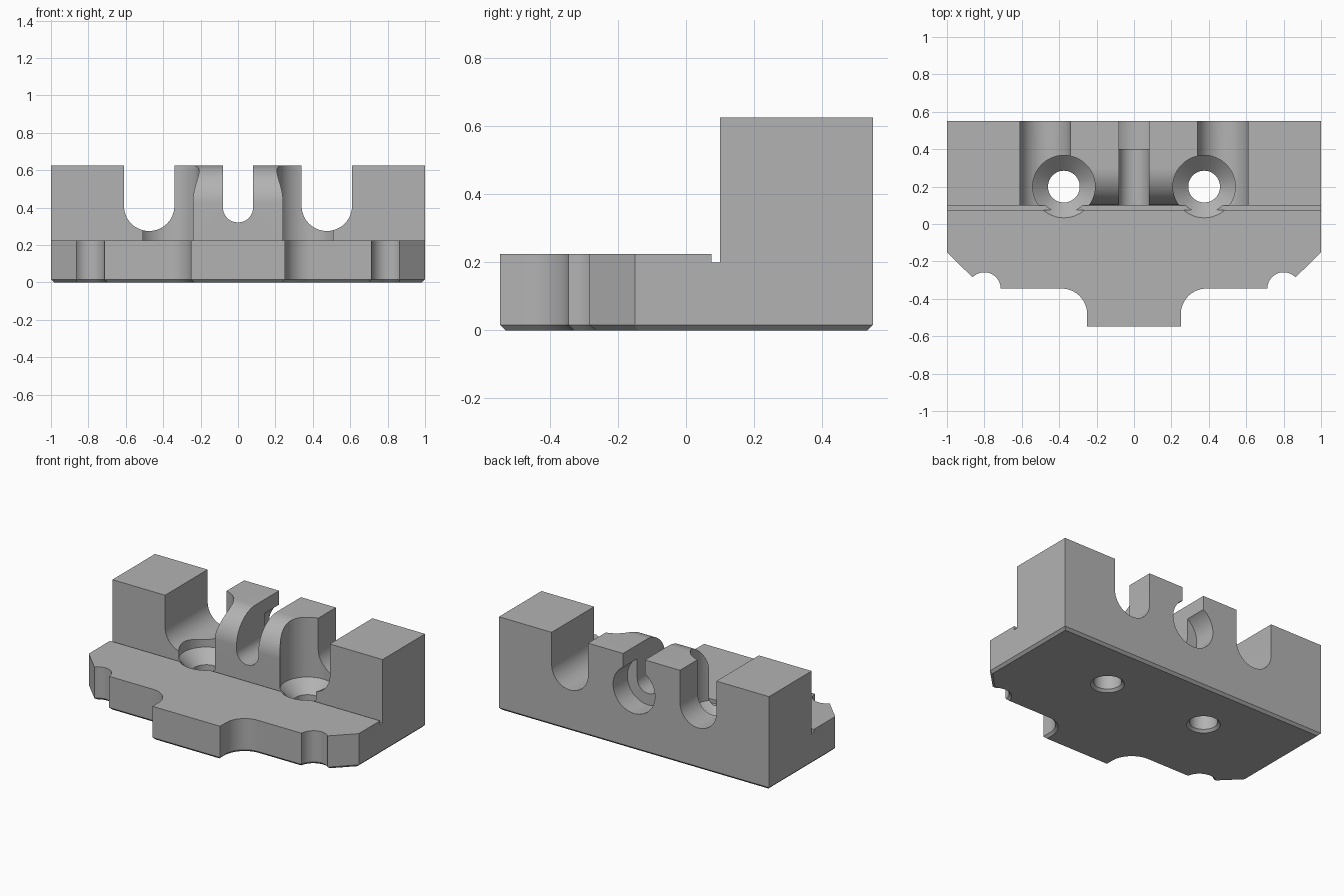
import bpy, bmesh
from math import sin, cos, pi, radians

if "Cube" in bpy.data.objects:
    bpy.data.objects.remove(bpy.data.objects["Cube"])

TOP, DECK, CHAMFER = 0.625, 0.225, 0.016

grey = bpy.data.materials.new("Plain grey")
grey.use_nodes = True
grey.diffuse_color = (0.45, 0.45, 0.45, 1)
grey.node_tree.nodes["Principled BSDF"].inputs["Base Color"].default_value = (0.45, 0.45, 0.45, 1)


def arc(cx, cy, r, start, end, n=16):
    """Points on an arc, angles in degrees."""
    angles = [radians(start + (end - start) * i / n) for i in range(n + 1)]
    return [(cx + r * cos(a), cy + r * sin(a)) for a in angles]


def prism(name, points, lo, hi, axis="z", chamfer=0):
    """Extrude a 2D profile along an axis."""
    place = {"x": lambda a, b, t: (t, a, b),
             "y": lambda a, b, t: (a, t, b),
             "z": lambda a, b, t: (a, b, t)}[axis]
    bm = bmesh.new()
    low = [bm.verts.new(place(a, b, lo)) for a, b in points]
    high = [bm.verts.new(place(a, b, hi)) for a, b in points]
    bottom = bm.faces.new(low)
    bm.faces.new(high)
    for i in range(len(points)):
        j = (i + 1) % len(points)
        bm.faces.new((low[i], low[j], high[j], high[i]))
    bmesh.ops.recalc_face_normals(bm, faces=bm.faces)
    if chamfer:
        bmesh.ops.bevel(bm, geom=list(bottom.edges), offset=chamfer,
                        segments=1, affect="EDGES")
    return add(name, bm)


def lathe(name, x, y, profile, n=48):
    """Turn a radius/height profile about a vertical axis."""
    bm = bmesh.new()
    rings = [[bm.verts.new((x + r * cos(2 * pi * i / n), y + r * sin(2 * pi * i / n), z))
              for i in range(n)] for r, z in profile]
    for a, b in zip(rings, rings[1:]):
        for i in range(n):
            j = (i + 1) % n
            bm.faces.new((a[i], a[j], b[j], b[i]))
    bm.faces.new(rings[0])
    bm.faces.new(rings[-1])
    bmesh.ops.recalc_face_normals(bm, faces=bm.faces)
    return add(name, bm)


def add(name, bm):
    mesh = bpy.data.meshes.new(name)
    bm.to_mesh(mesh)
    bm.free()
    mesh.materials.append(grey)
    obj = bpy.data.objects.new(name, mesh)
    bpy.context.collection.objects.link(obj)
    return obj


def box(name, y0, y1, z0, z1):
    return prism(name, [(y0, z0), (y1, z0), (y1, z1), (y0, z1)], -2, 2, "x")


def u_slot(name, x, r, z):
    """Round-bottomed slot running front to back."""
    return prism(name, arc(x, z, r, 180, 360, 24) + [(x + r, 1), (x - r, 1)], 0, 1, "y")


def cut(target, cutter):
    cutter.hide_render = True
    mod = target.modifiers.new(cutter.name, "BOOLEAN")
    mod.operation, mod.solver, mod.object = "DIFFERENCE", "EXACT", cutter
    bpy.context.view_layer.objects.active = target
    bpy.ops.object.modifier_apply(modifier=mod.name)
    bpy.data.objects.remove(cutter)


# Plan outline: right half mirrored, with edge notches and filleted front tab
half = [(1, 0.55), (1, -0.15)]
half += arc(0.8, -0.345, 0.087, 43, 180)
half += arc(0.388, -0.483, 0.138, 90, 180)
half += [(0.25, -0.547)]
outline = half + [(-x, y) for x, y in reversed(half)]
bracket = prism("clamp_body", outline, 0, TOP, "z", CHAMFER)

# Front deck and the shallow groove at the foot of the rear wall
cut(bracket, box("deck_cut", -1, 0.09, DECK, 1))
cut(bracket, box("groove_cut", 0.075, 0.1, 0.2, 1))

# Rounded front edge of the middle post
curve = [(0, 0.425)] + arc(0.3, 0.425, 0.2, 180, 90, 24) + [(0.3, 1), (0, 1)]
cut(bracket, prism("post_round_cut", curve, -0.4, 0.4, "x"))

# Slots through the rear wall, with a round pocket behind the middle one
for side in (-1, 1):
    cut(bracket, u_slot("side_slot_cut", side * 0.475, 0.135, 0.41))
cut(bracket, u_slot("middle_slot_cut", 0, 0.081, 0.402))
cut(bracket, prism("rear_pocket_cut", arc(0, 0.4, 0.155, 0, 352.5, 47), 0.4, 1, "y"))

# Countersunk screw holes with tool clearance above
screw = [(0.117, -CHAMFER), (0.085, CHAMFER), (0.085, 0.145), (0.167, DECK), (0.167, 1)]
for side in (-1, 1):
    cut(bracket, lathe("screw_hole_cut", side * 0.375, 0.2, screw))

bpy.ops.object.select_all(action="DESELECT")
bracket.select_set(True)
bpy.context.view_layer.objects.active = bracket
bpy.ops.object.shade_smooth_by_angle(angle=radians(25))
